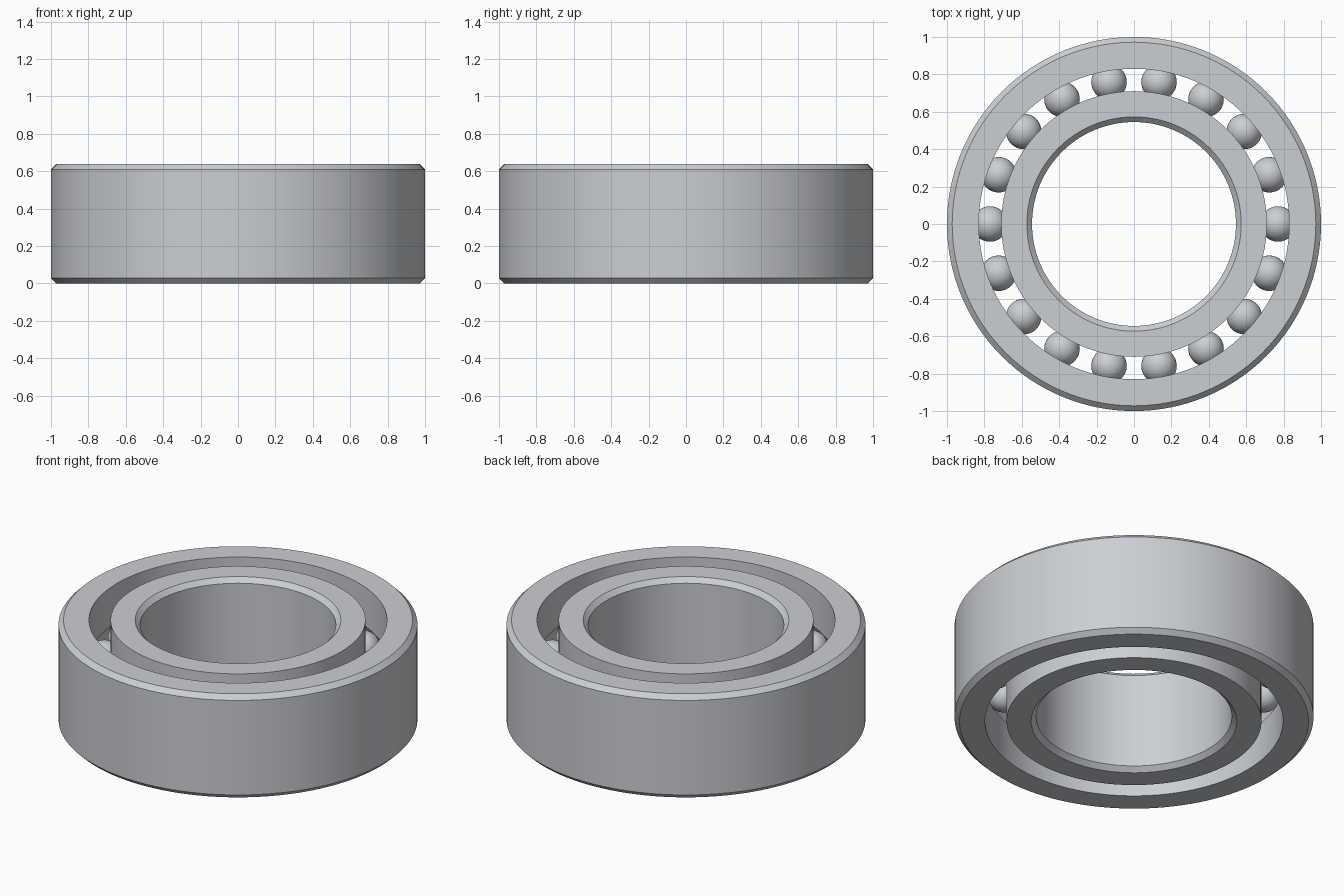
import bpy
import bmesh
from math import sin, cos, pi, radians, asin, sqrt

cube = bpy.data.objects.get("Cube")
if cube:
    bpy.data.objects.remove(cube)

HEIGHT = 0.637
MID = HEIGHT / 2
CHAMFER = 0.028
PITCH = 0.77          # radius of the ball circle
BALL = 0.095
GROOVE = 0.098
BALLS = 18
SEGMENTS = 128

steel = bpy.data.materials.new("Steel Grey")
steel.use_nodes = True
COLOUR = (0.60, 0.62, 0.65, 1)
steel.diffuse_color = COLOUR
steel.node_tree.nodes["Principled BSDF"].inputs["Base Color"].default_value = COLOUR


def finish(name, bm, angle):
    mesh = bpy.data.meshes.new(name)
    bmesh.ops.recalc_face_normals(bm, faces=bm.faces)
    bm.to_mesh(mesh)
    bm.free()
    mesh.materials.append(steel)
    obj = bpy.data.objects.new(name, mesh)
    bpy.context.collection.objects.link(obj)
    bpy.ops.object.select_all(action="DESELECT")
    obj.select_set(True)
    bpy.context.view_layer.objects.active = obj
    bpy.ops.object.shade_smooth_by_angle(angle=radians(angle))
    return obj


def race(name, plain, grooved):
    """Ring with a chamfered plain wall and a wall holding the ball groove."""
    out = 1 if plain > grooved else -1
    points = [(plain - out * CHAMFER, 0), (plain, CHAMFER),
              (plain, HEIGHT - CHAMFER), (plain - out * CHAMFER, HEIGHT),
              (grooved, HEIGHT)]
    # Circular groove cut into the wall facing the balls
    reach = abs(grooved - PITCH)
    half = asin(sqrt(GROOVE ** 2 - reach ** 2) / GROOVE)
    steps = 16
    for i in range(steps + 1):
        a = half - 2 * half * i / steps
        points.append((PITCH + out * GROOVE * cos(a), MID + GROOVE * sin(a)))
    points.append((grooved, 0))

    # Revolve the closed profile around the vertical axis
    bm = bmesh.new()
    loops = []
    for s in range(SEGMENTS):
        t = 2 * pi * s / SEGMENTS
        loops.append([bm.verts.new((r * cos(t), r * sin(t), z)) for r, z in points])
    n = len(points)
    for s in range(SEGMENTS):
        a, b = loops[s], loops[(s + 1) % SEGMENTS]
        for i in range(n):
            j = (i + 1) % n
            bm.faces.new((a[i], b[i], b[j], a[j]))
    return finish(name, bm, 25)


race("outer_race", 1.0, 0.83)
race("inner_race", 0.545, 0.71)

# Balls spaced evenly in the groove, sharing one mesh
bm = bmesh.new()
bmesh.ops.create_uvsphere(bm, u_segments=32, v_segments=20, radius=BALL)
first = finish("ball_1", bm, 60)
for i in range(BALLS):
    ball = first
    if i:
        ball = bpy.data.objects.new(f"ball_{i + 1}", first.data)
        bpy.context.collection.objects.link(ball)
    t = 2 * pi * i / BALLS
    ball.location = (PITCH * cos(t), PITCH * sin(t), MID)
